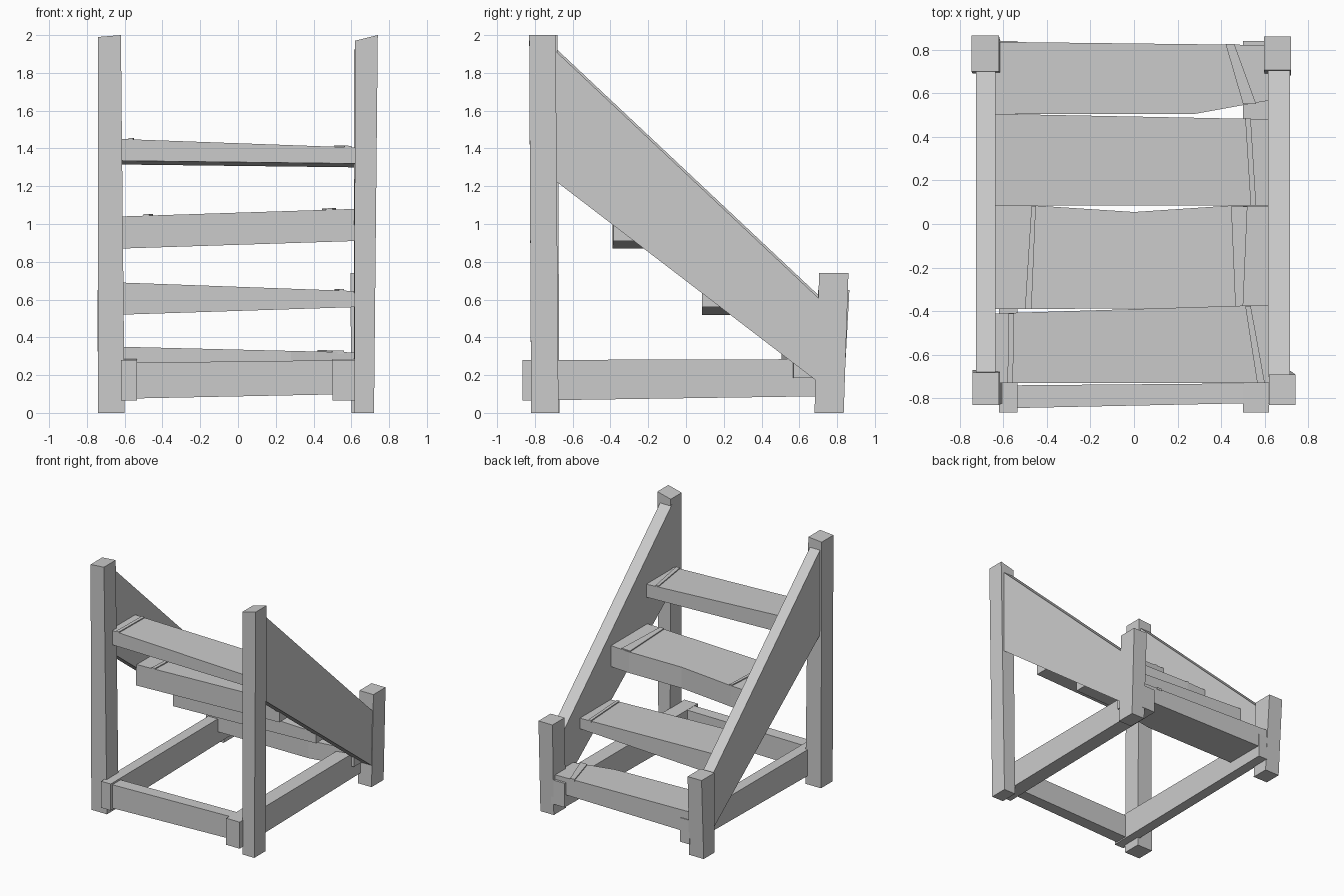
import bpy, bmesh

cube = bpy.data.objects.get("Cube")
if cube:
    bpy.data.objects.remove(cube, do_unlink=True)

wood = bpy.data.materials.new("plain_grey")
wood.use_nodes = True
wood.diffuse_color = (0.6, 0.6, 0.6, 1)
wood.node_tree.nodes["Principled BSDF"].inputs["Base Color"].default_value = (0.6, 0.6, 0.6, 1)


def loft(name, start, end):
    """Solid between two matching loops of points."""
    bm = bmesh.new()
    a = [bm.verts.new(p) for p in start]
    b = [bm.verts.new(p) for p in end]
    bm.faces.new(a)
    bm.faces.new(b)
    n = len(a)
    for i in range(n):
        j = (i + 1) % n
        bm.faces.new((a[i], a[j], b[j], b[i]))
    bmesh.ops.recalc_face_normals(bm, faces=bm.faces)
    mesh = bpy.data.meshes.new(name)
    bm.to_mesh(mesh)
    bm.free()
    mesh.materials.append(wood)
    obj = bpy.data.objects.new(name, mesh)
    bpy.context.collection.objects.link(obj)
    return obj


def rect(x0, x1, y0, y1):
    return [(x0, y0), (x1, y0), (x1, y1), (x0, y1)]


def post(name, foot, head, z_inner, z_outer):
    """Leaning post whose top slopes a little from side to side."""
    low = [(x, y, 0) for x, y in rect(*foot)]
    high = [(x, y, z) for (x, y), z in
            zip(rect(*head), (z_inner, z_outer, z_outer, z_inner))]
    return loft(name, low, high)


def slab(name, outline, top, bottom, front_lift=0):
    """Plan outline with heights running from the -x end to the +x end."""
    def height(x, ends):
        return ends[0] + (ends[1] - ends[0]) * (x + 0.62) / 1.24
    front = min(y for x, y in outline) + 0.1
    return loft(name,
                [(x, y, height(x, bottom) + (front_lift if y < front else 0)) for x, y in outline],
                [(x, y, height(x, top)) for x, y in outline])


# Corner posts
post("front_right_post", (-0.74, -0.60, -0.82, -0.67), (-0.74, -0.62, -0.83, -0.68), 1.99, 2.0)
post("front_left_post", (0.615, 0.72, -0.82, -0.675), (0.62, 0.74, -0.83, -0.69), 1.97, 2.0)
post("back_right_post", (-0.74, -0.61, 0.69, 0.83), (-0.745, -0.62, 0.70, 0.865), 0.65, 0.65)
post("back_left_post", (0.60, 0.72, 0.68, 0.835), (0.595, 0.72, 0.705, 0.86), 0.74, 0.74)

# Sloping side boards
board = [(-0.70, 1.235), (0.71, 0.155), (0.71, 0.60), (-0.70, 1.925)]
for name, outer, inner, lift in (("right_side_board", -0.725, -0.635, 0.015),
                                 ("left_side_board", 0.715, 0.615, 0)):
    loft(name, [(outer, y, z + lift) for y, z in board],
         [(inner, y, z + lift) for y, z in board])

# Base rails
for name, x0, x1, tail in (("right_rail", -0.62, -0.535, 0.84), ("left_rail", 0.50, 0.62, 0.84)):
    loft(name,
         [(x0, -0.865, 0.065), (x1, -0.865, 0.065), (x1, -0.865, 0.28), (x0, -0.865, 0.28)],
         [(x0, tail, 0.09), (x1, tail, 0.09), (x1, tail, 0.285), (x0, tail, 0.285)])
slab("front_rail", [(-0.6, -0.845), (0.6, -0.82), (0.6, -0.73), (-0.6, -0.74)],
     (0.265, 0.28), (0.075, 0.10))

# Treads from the lowest to the highest: outline, top heights, bottom heights, front lift
treads = {
    "first": ([(-0.64, 0.505), (0.28, 0.505), (0.5, 0.545), (0.64, 0.57), (0.64, 0.82),
               (-0.64, 0.835)], (0.35, 0.32), (0.18, 0.185), 0),
    "second": ([(-0.64, 0.085), (0.64, 0.085), (0.64, 0.48), (-0.64, 0.505)],
               (0.69, 0.645), (0.52, 0.56), 0),
    "third": ([(-0.64, -0.39), (0.64, -0.385), (0.64, 0.08), (0.45, 0.085), (0, 0.055),
               (-0.46, 0.085), (-0.64, 0.085)], (1.04, 1.08), (0.87, 0.91), 0),
    "top": ([(-0.64, -0.73), (0.64, -0.73), (0.64, -0.37), (-0.64, -0.41)],
            (1.45, 1.405), (1.315, 1.30), 0.02),
}
for name, (outline, top, bottom, lift) in treads.items():
    slab(name + "_tread", outline, top, bottom, lift)

# Thin skewed strips across the treads: front edge, back edge
strips = [
    ("first", (0.50, 0.56, 0.55), (0.42, 0.46, 0.825)),
    ("second", (0.535, 0.56, 0.085), (0.51, 0.535, 0.485)),
    ("third", (0.465, 0.50, -0.385), (0.445, 0.52, 0.08)),
    ("third", (-0.50, -0.47, -0.39), (-0.47, -0.45, 0.083)),
    ("top", (0.565, 0.60, -0.73), (0.51, 0.535, -0.375)),
    ("top", (-0.58, -0.555, -0.73), (-0.575, -0.55, -0.41)),
]
for tread, (a, b, front), (c, d, back) in strips:
    top = treads[tread][1]
    slab(tread + "_tread_strip", [(a, front), (b, front), (d, back), (c, back)],
         [z + 0.008 for z in top], [z - 0.01 for z in top])
